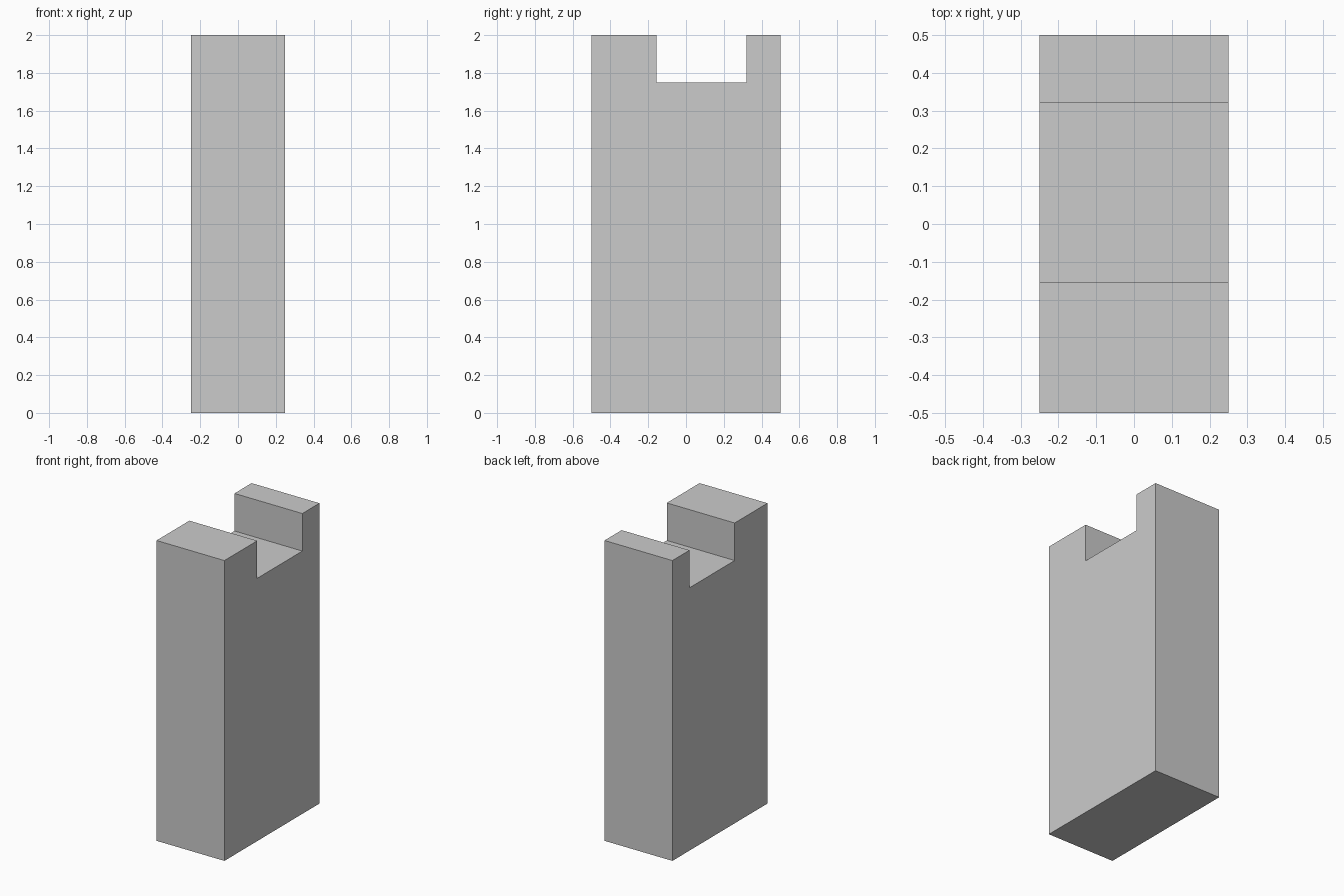
import bpy
import bmesh

if "Cube" in bpy.data.objects:
    bpy.data.objects.remove(bpy.data.objects["Cube"])

HALF_WIDTH = 0.25

# Side profile (y, z) of the block with its off-centre top notch
profile = [
    (-0.5, 0.0), (0.5, 0.0), (0.5, 2.0), (0.32, 2.0),
    (0.32, 1.75), (-0.155, 1.75), (-0.155, 2.0), (-0.5, 2.0),
]

# Extrude the profile across the width
bm = bmesh.new()
face = bm.faces.new([bm.verts.new((-HALF_WIDTH, y, z)) for y, z in profile])
extruded = bmesh.ops.extrude_face_region(bm, geom=[face], use_keep_orig=True)
verts = [v for v in extruded["geom"] if isinstance(v, bmesh.types.BMVert)]
bmesh.ops.translate(bm, verts=verts, vec=(2 * HALF_WIDTH, 0, 0))
bmesh.ops.recalc_face_normals(bm, faces=bm.faces)

# Notched block object
mesh = bpy.data.meshes.new("notched_block")
bm.to_mesh(mesh)
bm.free()
bpy.context.collection.objects.link(bpy.data.objects.new("notched_block", mesh))
